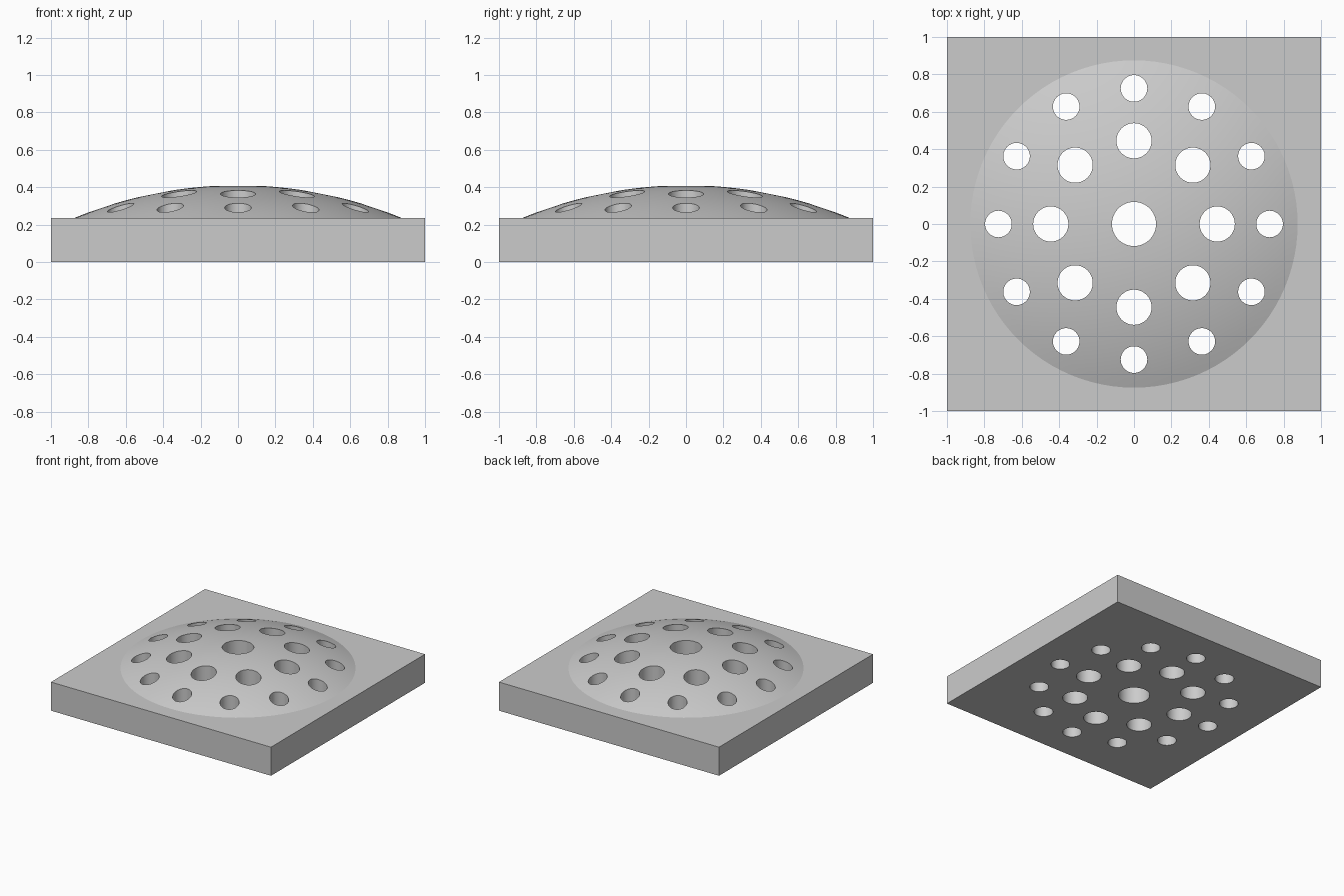
import bpy
import bmesh
from math import sin, cos, asin, pi, radians
from mathutils import Matrix, Vector

if "Cube" in bpy.data.objects:
    bpy.data.objects.remove(bpy.data.objects["Cube"], do_unlink=True)

SLAB_TOP, APEX, DOME_RADIUS = 0.235, 0.41, 0.875
RISE = APEX - SLAB_TOP
SPHERE = (DOME_RADIUS ** 2 + RISE ** 2) / (2 * RISE)

grey = bpy.data.materials.new("plain grey")
grey.use_nodes = True
grey.diffuse_color = (0.6, 0.6, 0.6, 1)
grey.node_tree.nodes["Principled BSDF"].inputs["Base Color"].default_value = (0.6, 0.6, 0.6, 1)


def make_object(name, bm):
    bmesh.ops.recalc_face_normals(bm, faces=bm.faces)
    mesh = bpy.data.meshes.new(name)
    bm.to_mesh(mesh)
    bm.free()
    mesh.materials.append(grey)
    obj = bpy.data.objects.new(name, mesh)
    bpy.context.collection.objects.link(obj)
    return obj


def combine(target, tool, operation):
    mod = target.modifiers.new(operation.title(), 'BOOLEAN')
    mod.operation, mod.solver, mod.object = operation, 'EXACT', tool
    bpy.context.view_layer.objects.active = target
    bpy.ops.object.modifier_apply(modifier=mod.name)
    bpy.data.objects.remove(tool, do_unlink=True)


# Square slab
bm = bmesh.new()
bmesh.ops.create_cube(bm, size=1, matrix=Matrix.Translation((0, 0, SLAB_TOP / 2))
                      @ Matrix.Diagonal((2, 2, SLAB_TOP, 1)))
plate = make_object("domed_plate", bm)

# Shallow spherical dome, lathed with a plug that sinks into the slab
bm = bmesh.new()
segments, rings = 96, 16
rim_angle = asin(DOME_RADIUS / SPHERE)
profile = [(SPHERE * sin(rim_angle * i / rings), APEX - SPHERE * (1 - cos(rim_angle * i / rings)))
           for i in range(1, rings + 1)] + [(DOME_RADIUS, SLAB_TOP / 2)]
loops = [[bm.verts.new((r * cos(2 * pi * s / segments), r * sin(2 * pi * s / segments), z))
          for s in range(segments)] for r, z in profile]
tip = bm.verts.new((0, 0, APEX))
for s in range(segments):
    t = (s + 1) % segments
    bm.faces.new((tip, loops[0][s], loops[0][t]))
    for a, b in zip(loops, loops[1:]):
        bm.faces.new((a[s], b[s], b[t], a[t]))
bm.faces.new(loops[-1])
combine(plate, make_object("dome", bm), 'UNION')

# Vertical through holes: one centre hole and two rings (count, ring radius, hole radius)
bm = bmesh.new()
for count, ring, radius in ((1, 0, 0.118), (8, 0.445, 0.094), (12, 0.725, 0.071)):
    for i in range(count):
        angle = 2 * pi * i / count
        centre = Vector((ring * cos(angle), ring * sin(angle), APEX / 2))
        bmesh.ops.create_cone(bm, cap_ends=True, segments=48, radius1=radius, radius2=radius,
                              depth=1, matrix=Matrix.Translation(centre))
cutter = make_object("hole_cutter", bm)
cutter.hide_render = True
combine(plate, cutter, 'DIFFERENCE')

# Smooth dome and bores, crisp rims and slab edges
bpy.ops.object.select_all(action='DESELECT')
plate.select_set(True)
bpy.context.view_layer.objects.active = plate
bpy.ops.object.shade_smooth_by_angle(angle=radians(20))
